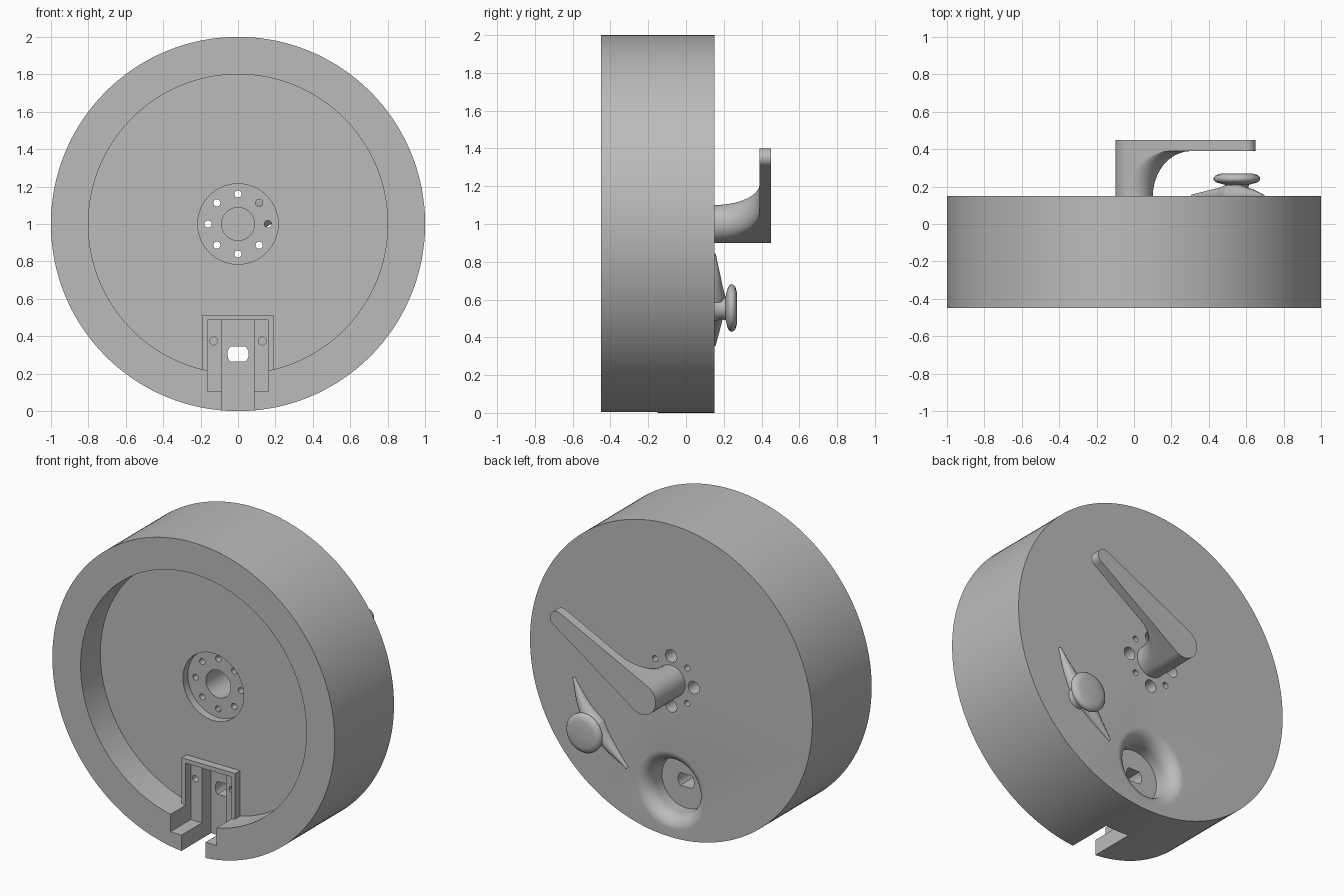
import bpy, bmesh, math
from math import sin, cos, pi, radians

cube = bpy.data.objects.get("Cube")
if cube:
    bpy.data.objects.remove(cube, do_unlink=True)

grey = bpy.data.materials.new("plain grey")
grey.use_nodes = True
grey.diffuse_color = (0.5, 0.5, 0.5, 1)
grey.node_tree.nodes["Principled BSDF"].inputs["Base Color"].default_value = grey.diffuse_color


def loft(name, rings):
    """Skin a list of equal rings of points and cap both ends."""
    bm = bmesh.new()
    rows = [[bm.verts.new(p) for p in ring] for ring in rings]
    n = len(rows[0])
    for a, b in zip(rows, rows[1:]):
        for i in range(n):
            j = (i + 1) % n
            bm.faces.new((a[i], a[j], b[j], b[i]))
    bm.faces.new(rows[0])
    bm.faces.new(rows[-1])
    bmesh.ops.remove_doubles(bm, verts=bm.verts, dist=1e-5)
    bmesh.ops.recalc_face_normals(bm, faces=bm.faces)
    mesh = bpy.data.meshes.new(name)
    bm.to_mesh(mesh)
    bm.free()
    mesh.materials.append(grey)
    obj = bpy.data.objects.new(name, mesh)
    bpy.context.collection.objects.link(obj)
    return obj


def turned(name, x, z, profile, n=64):
    """Round part about the y direction from (radius, y) pairs."""
    return loft(name, [[(x + r * cos(2 * pi * i / n), y, z + r * sin(2 * pi * i / n))
                        for i in range(n)] for r, y in profile])


def rod(x, z, r, y0, y1, n=32):
    return turned("cutter", x, z, [(r, y0), (r, y1)], n)


def prism(outline, y0, y1):
    return loft("cutter", [[(x, y, z) for x, z in outline] for y in (y0, y1)])


def block(half, z0, z1, y0, y1):
    return prism([(-half, z0), (half, z0), (half, z1), (-half, z1)], y0, y1)


def combine(target, tool, operation="DIFFERENCE"):
    tool.hide_render = True
    mod = target.modifiers.new("combine", "BOOLEAN")
    mod.operation, mod.solver, mod.object = operation, "EXACT", tool
    bpy.context.view_layer.objects.active = target
    bpy.ops.object.modifier_apply(modifier=mod.name)
    bpy.data.objects.remove(tool, do_unlink=True)


def smooth(obj, angle=30):
    bpy.ops.object.select_all(action="DESELECT")
    obj.select_set(True)
    bpy.context.view_layer.objects.active = obj
    bpy.ops.object.shade_smooth_by_angle(angle=radians(angle))


# Drum with its shallow front recess and the raised frame at the bottom
drum = turned("drum", 0, 1, [(1, -0.45), (1, 0.15)], 160)
combine(drum, rod(0, 1, 0.8, -0.6, -0.25, 128))
combine(drum, block(0.19, 0.15, 0.515, -0.3, -0.2), "UNION")

# Pocket and open groove inside the frame
combine(drum, block(0.163, 0.105, 0.487, -0.6, -0.245))
combine(drum, block(0.085, -0.2, 0.487, -0.6, -0.15))
for side in (-1, 1):
    combine(drum, rod(side * 0.13, 0.375, 0.021, -0.4, -0.18))

# Round dish in the back with a rolled lip, and the flat-sided hole
arc = [radians(9 * i) for i in range(11)]
lip = [(0.25 - 0.08 * cos(a), 0.06 + 0.0905 * sin(a)) for a in arc]
combine(drum, turned("cutter", 0, 0.3, [(0.17, 0)] + lip + [(0.25, 0.3)], 96))
hole = [(0.057 * cos(i * pi / 24), 0.057 * sin(i * pi / 24)) for i in range(48)]
hole = [(x, 0.305 + z) for x, z in hole if abs(z) < 0.044]
combine(drum, prism(hole, -0.3, 0.1))

# Hub recess, centre bore and ring of bolt holes
combine(drum, rod(0, 1, 0.215, -0.4, -0.2, 64))
combine(drum, rod(0, 1, 0.088, -0.4, 0.145, 48))
for i in range(8):
    a = i * pi / 4
    x, z = 0.16 * cos(a), 1 + 0.16 * sin(a)
    combine(drum, rod(x, z, 0.019, -0.4, 0.4))
    if i % 2 == 0:
        combine(drum, rod(x, z, 0.04, 0.05, 0.4))
smooth(drum)


# Crank lever: round post flaring into a tapered arm
def arm_ring(length, y, n=24):
    tip = 0.1 - 0.074 * length
    pts = [(length + tip * cos(a), tip * sin(a)) for a in
           (-pi / 2 + pi * i / n for i in range(n + 1))]
    pts += [(0.1 * cos(a), 0.1 * sin(a)) for a in
            (pi / 2 + pi * i / n for i in range(n + 1))]
    t = radians(30.3)
    return [(u * cos(t) - v * sin(t), y, 1 + u * sin(t) + v * cos(t)) for u, v in pts]


flare = [(0.26 * (1 - cos(a)) + 0.001, 0.15 + 0.24 * sin(a)) for a in arc]
lever = loft("crank_lever", [arm_ring(0.001, 0.14)] +
             [arm_ring(u, y) for u, y in flare] +
             [arm_ring(0.695, 0.39), arm_ring(0.695, 0.45)])
smooth(lever)

# Wing grip: bowed bar tapering to both tips
bar = bpy.data.curves.new("wing_grip", "CURVE")
bar.dimensions = "3D"
bar.bevel_depth = 0.07
bar.bevel_resolution = 6
bar.use_fill_caps = True
path = [(0.69, 0.84, 0.12), (0.61, 0.68, 0.6), (0.53, 0.575, 1),
        (0.45, 0.49, 0.6), (0.31, 0.36, 0.12)]
spline = bar.splines.new("BEZIER")
spline.bezier_points.add(len(path) - 1)
for point, (x, z, r) in zip(spline.bezier_points, path):
    point.co = (x, 0.15, z)
    point.radius = r
    point.handle_left_type = point.handle_right_type = "AUTO"
bar.materials.append(grey)
grip = bpy.data.objects.new("wing_grip", bar)
bpy.context.collection.objects.link(grip)

# Knob with a narrow neck and rounded cap on the grip
knob = turned("grip_knob", 0.55, 0.555, [
    (0.07, 0.15), (0.06, 0.19), (0.065, 0.21), (0.11, 0.222), (0.124, 0.234),
    (0.124, 0.248), (0.112, 0.262), (0.085, 0.269), (0.03, 0.271)], 48)
smooth(knob, 60)
